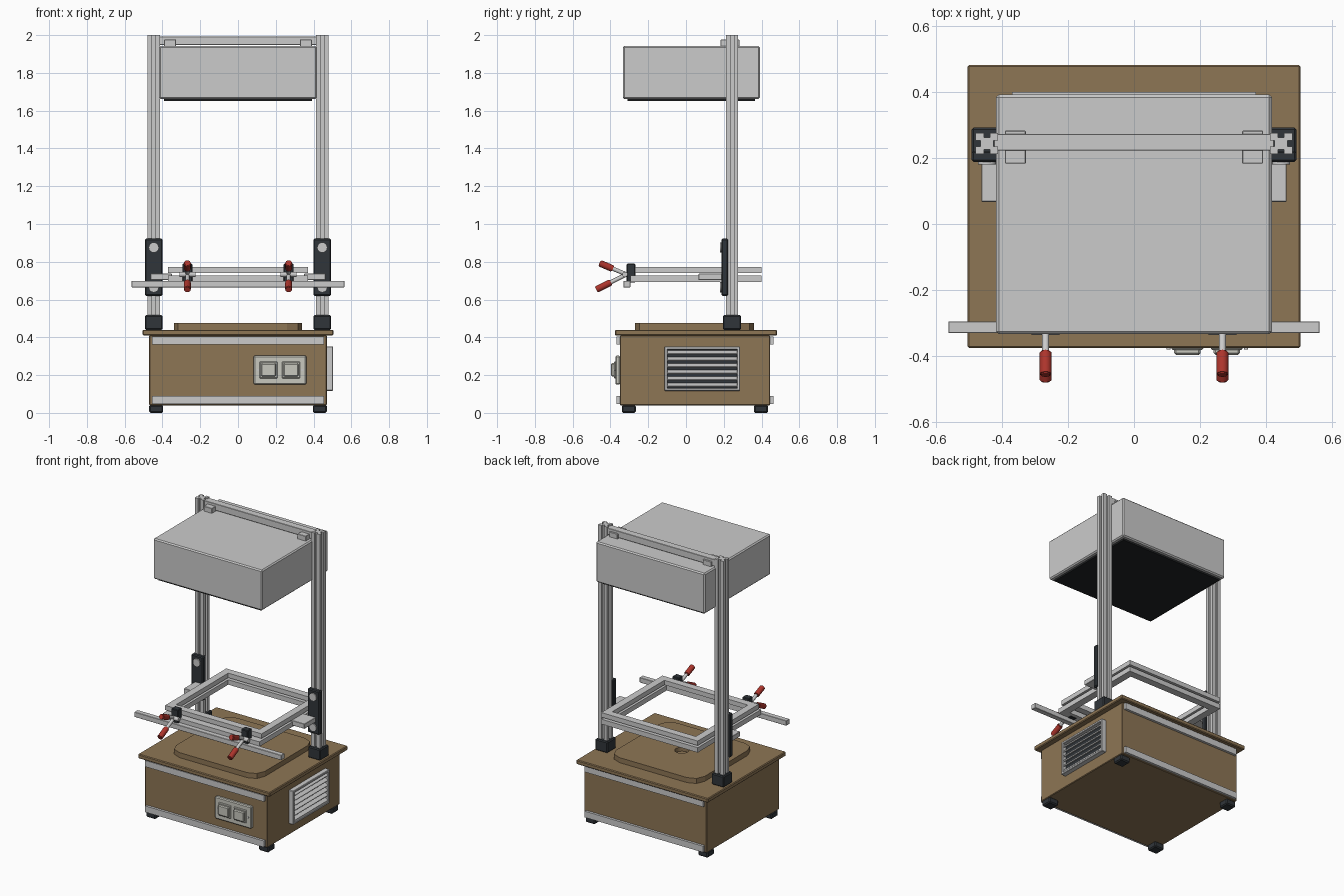
import bpy, bmesh, math
from mathutils import Vector

if "Cube" in bpy.data.objects:
    bpy.data.objects.remove(bpy.data.objects["Cube"])


def material(name, rgb):
    m = bpy.data.materials.new(name)
    m.diffuse_color = (*rgb, 1)
    m.use_nodes = True
    m.node_tree.nodes["Principled BSDF"].inputs["Base Color"].default_value = m.diffuse_color
    return m


WOOD = material("wood", (0.27, 0.18, 0.09))
DARK = material("dark_plastic", (0.03, 0.036, 0.042))
BLACK = material("heater_black", (0.015, 0.017, 0.018))
RED = material("red_grip", (0.42, 0.035, 0.025))
CREAM = material("switch_cream", (0.58, 0.58, 0.52))


def finish(name, bm, mat=None):
    bmesh.ops.recalc_face_normals(bm, faces=bm.faces)
    me = bpy.data.meshes.new(name)
    bm.to_mesh(me)
    bm.free()
    ob = bpy.data.objects.new(name, me)
    bpy.context.collection.objects.link(ob)
    if mat:
        me.materials.append(mat)
    return ob


def box(name, x, y, z, mat=None, bevel=0.0, tilt=0.0):
    """Box from (min, max) ranges, optionally bevelled and tilted about y."""
    bm = bmesh.new()
    bmesh.ops.create_cube(bm, size=1)
    for v in bm.verts:
        v.co = Vector((v.co.x * (x[1] - x[0]), v.co.y * (y[1] - y[0]), v.co.z * (z[1] - z[0])))
    if bevel:
        bmesh.ops.bevel(bm, geom=bm.edges[:], offset=bevel, segments=1, affect='EDGES')
    ob = finish(name, bm, mat)
    ob.location = (sum(x) / 2, sum(y) / 2, sum(z) / 2)
    ob.rotation_euler.y = tilt
    return ob


def rod(name, a, b, r, mat=None, sides=20, bevel=0.0):
    """Cylinder between two points."""
    a, b = Vector(a), Vector(b)
    bm = bmesh.new()
    bmesh.ops.create_cone(bm, cap_ends=True, segments=sides, radius1=r, radius2=r, depth=(b - a).length)
    if bevel:
        rim = [e for e in bm.edges if any(len(f.verts) > 4 for f in e.link_faces)]
        bmesh.ops.bevel(bm, geom=rim, offset=bevel, segments=2, affect='EDGES')
    for f in bm.faces:
        f.smooth = len(f.verts) == 4
    for e in bm.edges:
        e.smooth = e.calc_face_angle(0) < 0.7
    ob = finish(name, bm, mat)
    ob.location = (a + b) / 2
    ob.rotation_euler = (b - a).to_track_quat('Z', 'Y').to_euler()
    return ob


def prism(name, pts, z0, z1, mat=None):
    """Closed outline extruded upwards."""
    bm = bmesh.new()
    face = bm.faces.new([bm.verts.new((px, py, z0)) for px, py in pts])
    ext = bmesh.ops.extrude_face_region(bm, geom=[face])
    for v in ext["geom"]:
        if isinstance(v, bmesh.types.BMVert):
            v.co.z = z1
    return finish(name, bm, mat)


def ring_frame(name, x, y, z, w):
    """Rectangular frame made from four bars joined in one mesh."""
    bm = bmesh.new()
    outer = [(x[0], y[0]), (x[1], y[0]), (x[1], y[1]), (x[0], y[1])]
    inner = [(x[0] + w, y[0] + w), (x[1] - w, y[0] + w), (x[1] - w, y[1] - w), (x[0] + w, y[1] - w)]
    loops = [[bm.verts.new((*p, h)) for p in pts] for pts, h in
             ((outer, z[0]), (outer, z[1]), (inner, z[1]), (inner, z[0]))]
    for k in range(4):
        p, q = loops[k], loops[(k + 1) % 4]
        for i in range(4):
            j = (i + 1) % 4
            bm.faces.new((p[i], p[j], q[j], q[i]))
    return finish(name, bm)


# Wooden cabinet with overhanging top
box("cabinet", (-0.47, 0.47), (-0.35, 0.445), (0.04, 0.41), WOOD, 0.004)
box("cabinet_top", (-0.505, 0.505), (-0.376, 0.482), (0.41, 0.44), WOOD, 0.005)

# Forming platform with rounded corners and a vacuum hole
R, HX, HY, CY = 0.08, 0.34, 0.315, 0.045
outline = []
for q, (sx, sy) in enumerate(((1, 1), (-1, 1), (-1, -1), (1, -1))):
    for k in range(3):
        t = math.radians(90 * q + 45 * k)
        outline.append((sx * (HX - R) + R * math.cos(t), CY + sy * (HY - R) + R * math.sin(t)))
platform = prism("forming_platform", outline, 0.44, 0.475, WOOD)
cutter = rod("hole_cutter", (0, CY, 0.447), (0, CY, 0.52), 0.045, WOOD, 24)
cutter.hide_render = True
cutter.hide_viewport = True
mod = platform.modifiers.new("vacuum_hole", 'BOOLEAN')
mod.operation = 'DIFFERENCE'
mod.solver = 'EXACT'
mod.object = cutter

# Metal trim strips, front and back
for side, y in (("front", (-0.367, -0.348)), ("back", (0.443, 0.462))):
    for level, z in (("lower", (0.047, 0.09)), ("upper", (0.362, 0.405))):
        box(f"{side}_{level}_trim", (-0.455, 0.455), y, z)

# Rubber feet
for x in (-0.433, 0.433):
    for y in (-0.303, 0.397):
        box("foot", (x - 0.037, x + 0.037), (y - 0.037, y + 0.037), (0, 0.042), DARK, 0.007)

# Side vent: dark backing, frame and sloping slats
box("vent_backing", (0.468, 0.476), (-0.10, 0.272), (0.13, 0.338), DARK)
for z in ((0.117, 0.133), (0.335, 0.351)):
    box("vent_rail", (0.468, 0.504), (-0.113, 0.286), z, None, 0.003)
for y in ((-0.113, -0.097), (0.27, 0.286)):
    box("vent_stile", (0.468, 0.504), y, (0.125, 0.343), None, 0.003)
for i in range(6):
    z = 0.147 + i * 0.0345
    box("vent_slat", (0.472, 0.502), (-0.1, 0.273), (z - 0.004, z + 0.004), None, 0, math.radians(30))

# Double switch plate
box("switch_plate", (0.083, 0.362), (-0.374, -0.348), (0.15, 0.303), CREAM, 0.006)
for x in (0.162, 0.281):
    box("switch_surround", (x - 0.048, x + 0.048), (-0.382, -0.37), (0.183, 0.272), CREAM, 0.004)
    box("rocker_switch", (x - 0.04, x + 0.04), (-0.397, -0.375), (0.193, 0.263), CREAM, 0.006)
for x in (0.105, 0.34):
    rod("plate_screw", (x, -0.37, 0.227), (x, -0.38, 0.227), 0.006, None, 12)

# Slotted post cross-section: one groove per side
W, D, G, N = 0.034, 0.032, 0.009, 0.014
quarter = [(W, G), (W, D), (G, D), (G, D - N)]
section = [(W - N, G)] + quarter
section += [(-px, py) for px, py in reversed(section)]
section += [(-px, -py) for px, py in section]

for s, side in ((-1, "left"), (1, "right")):
    cx, cy = 0.446 * s, 0.244
    # Post, socket, sliding carriage and its arm
    prism(f"{side}_post", [(cx + px, cy + py) for px, py in section], 0.44, 2.0)
    box(f"{side}_post_socket", (cx - 0.047, cx + 0.047), (0.196, 0.292), (0.44, 0.517), DARK, 0.006)
    box(f"{side}_carriage", (cx - 0.046, cx + 0.046), (0.188, 0.222), (0.62, 0.922), DARK, 0.006)
    for z in (0.875, 0.665):
        rod(f"{side}_carriage_bolt", (cx, 0.2, z), (cx, 0.18, z), 0.027)
    xa = sorted((0.35 * s, 0.463 * s))
    box(f"{side}_carriage_arm", xa, (0.067, 0.192), (0.703, 0.737), None, 0.002)

    # Heater hanger tab
    xt = sorted((0.328 * s, 0.391 * s))
    box(f"{side}_hanger", xt, (0.183, 0.283), (1.935, 1.976), None, 0.002)

    # Toggle clamp with two red-gripped handles
    x = 0.268 * s
    box(f"{side}_clamp_block", (x - 0.026, x + 0.026), (-0.314, -0.268), (0.69, 0.79), DARK, 0.004)
    rod(f"{side}_clamp_pin", (x - 0.042, -0.323, 0.733), (x + 0.042, -0.323, 0.733), 0.014)
    for part, tip, t in (("upper", (x, -0.458, 0.793), 0.5), ("lower", (x, -0.475, 0.653), 0.52)):
        a, b = Vector((x, -0.315, 0.733)), Vector(tip)
        rod(f"{side}_{part}_handle", a, a.lerp(b, 0.9), 0.011)
        rod(f"{side}_{part}_grip", a.lerp(b, t), b, 0.018, RED, 20, 0.004)

# Clamping frames and the front pull bar
ring_frame("lower_clamp_frame", (-0.37, 0.37), (-0.295, 0.4), (0.693, 0.727), 0.05)
ring_frame("upper_clamp_frame", (-0.37, 0.37), (-0.27, 0.4), (0.741, 0.773), 0.05)
box("front_pull_bar", (-0.563, 0.563), (-0.331, -0.295), (0.664, 0.699), None, 0.002)

# Crossbar and heater hood
box("crossbar", (-0.425, 0.425), (0.223, 0.273), (1.947, 1.993), None, 0.002)
box("heater_hood", (-0.418, 0.418), (-0.334, 0.392), (1.662, 1.942), None, 0.008)
box("heater_element", (-0.393, 0.393), (-0.31, 0.366), (1.65, 1.67), BLACK)
